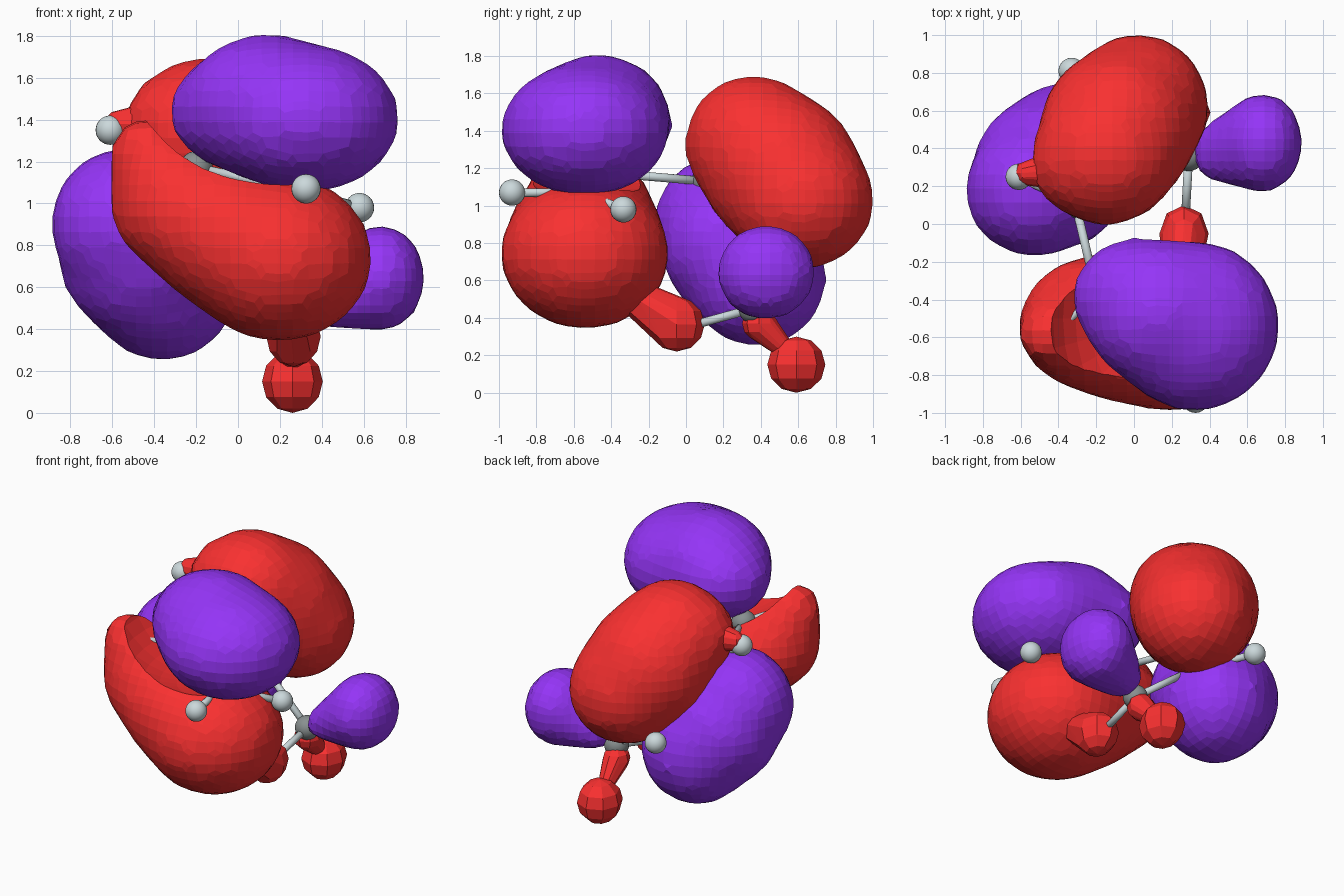
import bpy, bmesh, math
from mathutils import Vector, Matrix

if "Cube" in bpy.data.objects:
    bpy.data.objects.remove(bpy.data.objects["Cube"])


def material(name, color):
    m = bpy.data.materials.new(name)
    m.diffuse_color = color
    m.use_nodes = True
    m.node_tree.nodes["Principled BSDF"].inputs["Base Color"].default_value = m.diffuse_color
    return m


RED = material("red", (0.95, 0.03, 0.03, 1))
PURPLE = material("purple", (0.3, 0.035, 0.93, 1))
PALE = material("pale_grey", (0.6, 0.69, 0.71, 1))
GREY = material("grey", (0.25, 0.28, 0.28, 1))


def make(name, bm, mat, smooth=False):
    bmesh.ops.recalc_face_normals(bm, faces=bm.faces)
    me = bpy.data.meshes.new(name)
    bm.to_mesh(me)
    bm.free()
    me.materials.append(mat)
    for p in me.polygons:
        p.use_smooth = smooth
    ob = bpy.data.objects.new(name, me)
    bpy.context.collection.objects.link(ob)
    return ob


def lobe(name, mat, chains, voxel=0.075, segs=24):
    """Each chain is a list of ellipsoids (centre, radii); neighbours are hulled, then fused."""
    bm = bmesh.new()
    for chain in chains:
        for pair in zip(chain, chain[1:]):
            part = bmesh.new()
            for c, r in pair:
                r = r if isinstance(r, tuple) else (r, r, r)
                bmesh.ops.create_uvsphere(part, u_segments=segs, v_segments=segs * 3 // 4, radius=1,
                                          matrix=Matrix.Translation(c) @ Matrix.Diagonal((*r, 1)))
            hull = bmesh.ops.convex_hull(part, input=part.verts)
            junk = {g for g in hull["geom_interior"] + hull["geom_unused"]
                    if isinstance(g, bmesh.types.BMVert)}
            bmesh.ops.delete(part, geom=list(junk), context='VERTS')
            tmp = bpy.data.meshes.new("tmp")
            bmesh.ops.recalc_face_normals(part, faces=part.faces)
            part.to_mesh(tmp)
            part.free()
            bm.from_mesh(tmp)
            bpy.data.meshes.remove(tmp)
    ob = make(name, bm, mat)
    if voxel:
        rm = ob.modifiers.new("fuse", 'REMESH')
        rm.mode = 'VOXEL'
        rm.voxel_size = voxel
        sm = ob.modifiers.new("soften", 'SMOOTH')
        sm.factor = 0.5
        sm.iterations = 2
    return ob


# Large orbital lobes
lobe("upper_front_lobe", PURPLE, [[((0.32, -0.54, 1.405), (0.455, 0.455, 0.355)),
                                   ((0.14, -0.47, 1.46), (0.41, 0.39, 0.35)),
                                   ((0.01, -0.39, 1.44), (0.34, 0.32, 0.28))]])
lower_front = lobe("lower_front_lobe", RED, [[((0.195, -0.54, 0.74), (0.45, 0.455, 0.40)),
                                              ((-0.01, -0.54, 0.84), (0.42, 0.42, 0.36)),
                                              ((-0.22, -0.53, 0.97), (0.39, 0.36, 0.30)),
                                              ((-0.44, -0.58, 1.24), (0.17, 0.17, 0.18))]])
lobe("upper_back_lobe", RED, [[((0.02, 0.62, 1.03), (0.38, 0.39, 0.37)),
                               ((-0.08, 0.51, 1.18), (0.42, 0.42, 0.42)),
                               ((-0.15, 0.36, 1.33), (0.39, 0.37, 0.37)),
                               ((-0.25, 0.32, 1.37), (0.30, 0.29, 0.28))]])
lobe("upper_back_lobe_tip", RED, [[((-0.40, 0.29, 1.38), 0.11), ((-0.57, 0.27, 1.38), 0.065)]],
     0, 8)
lobe("lower_back_lobe", PURPLE, [[((-0.53, 0.18, 0.90), (0.37, 0.355, 0.37)),
                                  ((-0.42, 0.20, 0.80), (0.37, 0.34, 0.38)),
                                  ((-0.46, 0.28, 0.75), (0.40, 0.40, 0.39)),
                                  ((-0.36, 0.38, 0.62), (0.365, 0.375, 0.375))]])

# Hollow in the top of the lower front lobe
bm = bmesh.new()
bmesh.ops.create_uvsphere(bm, u_segments=32, v_segments=20, radius=1,
                          matrix=Matrix.Translation((0.15, -0.5, 1.62))
                          @ Matrix.Diagonal((0.65, 0.9, 0.56, 1)))
cutter = make("hollow_cutter", bm, RED)
cutter.hide_render = True
cutter.hide_viewport = True
cut = lower_front.modifiers.new("hollow", 'BOOLEAN')
cut.operation = 'DIFFERENCE'
cut.object = cutter

# Small lobes around the end group
lobe("methyl_side_lobe", PURPLE, [[((0.68, 0.43, 0.645), (0.215, 0.265, 0.255)),
                                   ((0.40, 0.38, 0.52), (0.09, 0.15, 0.11))]], 0.06)
ball = ((0.26, 0.59, 0.15), (0.145, 0.155, 0.15))
lobe("methyl_lower_lobe", RED, [[ball, ball],
                                [((0.27, 0.39, 0.37), 0.09), ((0.26, 0.53, 0.23), 0.05)]], 0, 8)
lobe("methyl_inner_lobe", RED, [[((0.25, -0.26, 0.50), 0.10),
                                 ((0.265, -0.05, 0.365), (0.13, 0.15, 0.145))]], 0, 8)

# Atom skeleton
C = [Vector(p) for p in [(0.26, -0.56, 1.07), (-0.20, -0.36, 1.17), (-0.31, 0.11, 1.13),
                         (-0.12, 0.43, 0.77), (0.29, 0.36, 0.45)]]
H = [(0, (0.325, -0.93, 1.07)), (0, (0.58, -0.335, 0.98)), (1, (-0.45, -0.61, 1.27)),
     (2, (-0.61, 0.25, 1.35)), (3, (-0.33, 0.81, 0.80)), (4, (0.27, 0.0, 0.35)),
     (4, (0.26, 0.59, 0.15)), (4, (0.65, 0.42, 0.60))]


def atom(name, pos, r, mat):
    bm = bmesh.new()
    bmesh.ops.create_uvsphere(bm, u_segments=24, v_segments=16, radius=r,
                              matrix=Matrix.Translation(pos))
    make(name, bm, mat, True)


def bond(name, a, b):
    a, b = Vector(a), Vector(b)
    d = b - a
    bm = bmesh.new()
    m = Matrix.Translation((a + b) / 2) @ d.to_track_quat('Z', 'Y').to_matrix().to_4x4()
    bmesh.ops.create_cone(bm, cap_ends=True, segments=16, radius1=0.023, radius2=0.023,
                          depth=d.length, matrix=m)
    make(name, bm, PALE, True)


for i, p in enumerate(C):
    atom(f"carbon_atom_{i + 1}", p, 0.08, GREY)
    if i:
        bond(f"carbon_bond_{i}", C[i - 1], p)
for i, (c, p) in enumerate(H):
    atom(f"hydrogen_atom_{i + 1}", p, 0.07, PALE)
    bond(f"hydrogen_bond_{i + 1}", C[c], p)
